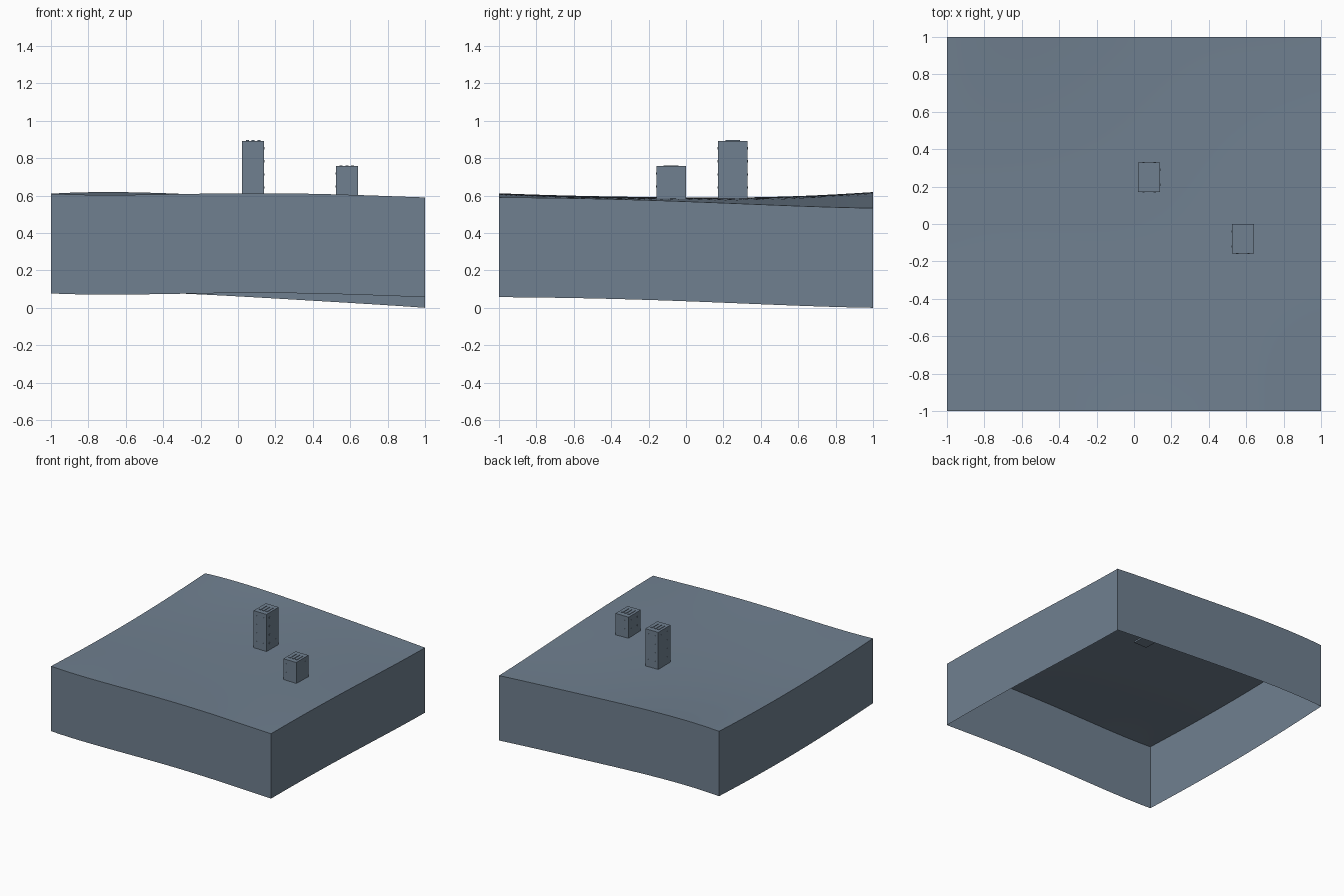
import bpy
import bmesh
from mathutils import Matrix, Vector

cube = bpy.data.objects.get("Cube")
if cube:
    bpy.data.objects.remove(cube, do_unlink=True)

slate = bpy.data.materials.new("slate_grey")
slate.use_nodes = True
colour = (0.162, 0.216, 0.279, 1)
slate.diffuse_color = colour
slate.node_tree.nodes["Principled BSDF"].inputs["Base Color"].default_value = colour

# Ground heights: rows run front to back, columns run right to left
HEIGHTS = [
    (.610, .605, .612, .607, .590),
    (.593, .595, .597, .595, .583),
    (.586, .588, .590, .585, .568),
    (.592, .594, .589, .573, .548),
    (.610, .616, .594, .565, .533),
]
NODES = (-1, -.5, 0, .5, 1)
DEPTH = .533


def blend(values, t):
    """Smooth curve through evenly spaced values."""
    total = 0
    for i, value in enumerate(values):
        for j, node in enumerate(NODES):
            if j != i:
                value *= (t - node) / (NODES[i] - node)
        total += value
    return total


def ground(x, y):
    return blend([blend(row, x) for row in HEIGHTS], y)


def finish(name, bm):
    mesh = bpy.data.meshes.new(name)
    bm.to_mesh(mesh)
    bm.free()
    mesh.materials.append(slate)
    obj = bpy.data.objects.new(name, mesh)
    bpy.context.collection.objects.link(obj)
    return obj


def add_box(bm, centre, size):
    matrix = Matrix.Translation(centre) @ Matrix.Diagonal((*size, 1))
    bmesh.ops.create_cube(bm, size=1, matrix=matrix)


# Ground slab: rolling top with an open-bottomed skirt
bm = bmesh.new()
bmesh.ops.create_grid(bm, x_segments=40, y_segments=40, size=1)
for v in bm.verts:
    v.co.z = ground(v.co.x, v.co.y)
rim = [e for e in bm.edges if e.is_boundary]
skirt = bmesh.ops.extrude_edge_only(bm, edges=rim)["geom"]
bmesh.ops.translate(bm, vec=(0, 0, -DEPTH),
                    verts=[g for g in skirt if isinstance(g, bmesh.types.BMVert)])
bmesh.ops.recalc_face_normals(bm, faces=bm.faces)
slab = finish("ground_slab", bm)
bpy.ops.object.select_all(action='DESELECT')
slab.select_set(True)
bpy.context.view_layer.objects.active = slab
bpy.ops.object.shade_smooth_by_angle()


# Towers: plain block, small wall plates and three roof bars
def tower(name, x, y, base, top, rows):
    w, d = .118, .158
    bm = bmesh.new()
    add_box(bm, Vector((x, y, (base + top) / 2)), (w, d, top - base))
    finish(name + "_block", bm)

    bm = bmesh.new()
    for row in range(rows):
        z = top - .04 - row * .07
        for side in (-1, 1):
            for k in (-1, 1):
                add_box(bm, Vector((x + k * .03, y + side * d / 2, z)), (.012, .003, .012))
                add_box(bm, Vector((x + side * w / 2, y + k * .04, z)), (.003, .012, .012))
    finish(name + "_wall_plates", bm)

    bm = bmesh.new()
    for k in (-1, 0, 1):
        add_box(bm, Vector((x + k * .03, y, top + .001)), (.016, .08, .006))
    finish(name + "_roof_bars", bm)


tower("tall_tower", .081, .25, .575, .893, 4)
tower("short_tower", .582, -.08, .57, .758, 2)
